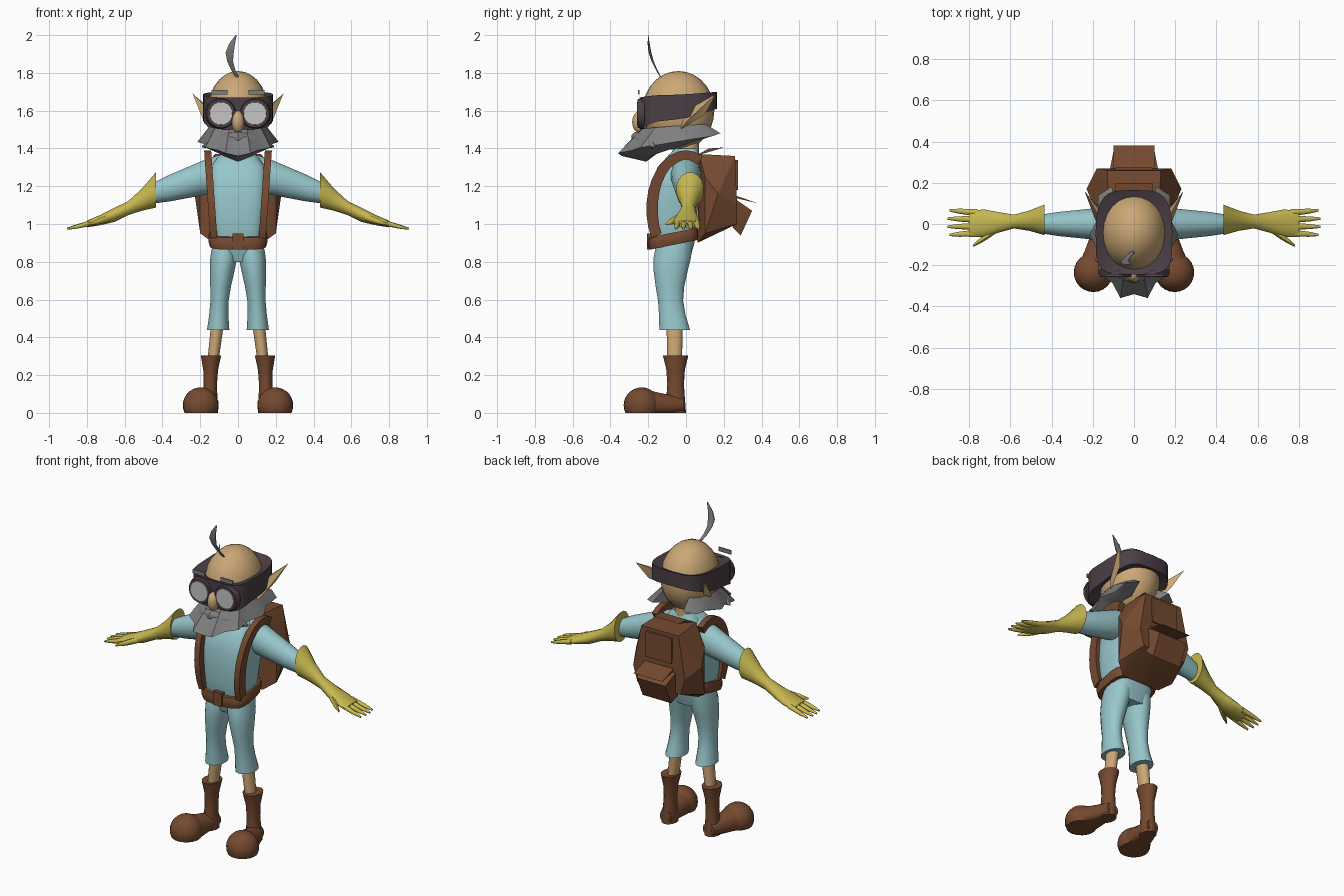
import bpy, bmesh, math
from mathutils import Matrix, Vector

old = bpy.data.objects.get("Cube")
if old:
    bpy.data.objects.remove(old, do_unlink=True)


def material(name, red, green, blue):
    mat = bpy.data.materials.new(name)
    mat.use_nodes = True
    color = (red, green, blue, 1)
    mat.diffuse_color = color
    mat.node_tree.nodes["Principled BSDF"].inputs["Base Color"].default_value = color
    return mat


skin = material("skin", .6, .39, .18)
teal = material("teal cloth", .31, .57, .6)
yellow = material("yellow glove", .57, .48, .08)
brown = material("brown leather", .18, .068, .03)
grey = material("grey hair", .21, .21, .21)
plum = material("dark plum strap", .07, .05, .06)
glass = material("pale lens", .56, .56, .56)


def finish(name, bm, mat, mirror=False, angle=50):
    """Turn a bmesh into a shaded object, optionally mirrored left to right."""
    for vert in bm.verts:
        vert.co.z = max(vert.co.z, 0)
    bmesh.ops.recalc_face_normals(bm, faces=bm.faces[:])
    mesh = bpy.data.meshes.new(name)
    bm.to_mesh(mesh)
    bm.free()
    mesh.materials.append(mat)
    obj = bpy.data.objects.new(name, mesh)
    bpy.context.scene.collection.objects.link(obj)
    bpy.ops.object.select_all(action='DESELECT')
    obj.select_set(True)
    bpy.context.view_layer.objects.active = obj
    bpy.ops.object.shade_smooth_by_angle(angle=math.radians(angle))
    if mirror:
        obj.modifiers.new("mirror", 'MIRROR')


def signed_power(value, power):
    return math.copysign(abs(value) ** power, value)


def limb(name, mat, axis, start, end, widths, ratio=1.0, heights=None, bow=(0, 0, 0),
         mirror=False, sides=16, power=1.0, tilt=0.0):
    """Skin evenly spaced oval sections from start to end, bowed in the middle."""
    bm = bmesh.new()
    start, end, bow = Vector(start), Vector(end), Vector(bow)
    heights = heights or [width * ratio for width in widths]
    rings = []
    for step, (width, height) in enumerate(zip(widths, heights)):
        t = step / (len(widths) - 1)
        center = start.lerp(end, t) + bow * math.sin(math.pi * t)
        ring = []
        for i in range(sides):
            turn = math.tau * (i + .5) / sides
            across = width * signed_power(math.cos(turn), power)
            along = height * signed_power(math.sin(turn), power)
            offset = {'X': (0, across, along),
                      'Y': (across, 0, along),
                      'Z': (across, along, tilt * along)}[axis]
            ring.append(bm.verts.new(center + Vector(offset)))
        rings.append(ring)
    for lower, upper in zip(rings, rings[1:]):
        for i in range(sides):
            bm.faces.new((lower[i - 1], lower[i], upper[i], upper[i - 1]))
    bm.faces.new(rings[0])
    bm.faces.new(rings[-1])
    finish(name, bm, mat, mirror)


def ball(name, mat, center, radii, mirror=False):
    bm = bmesh.new()
    shape = Matrix.Translation(center) @ Matrix.Diagonal((*radii, 1))
    bmesh.ops.create_uvsphere(bm, u_segments=24, v_segments=14, radius=1, matrix=shape)
    finish(name, bm, mat, mirror)


def hull(name, mat, points, both=False, mirror=False):
    """Wrap points, or points and their reflections, in a faceted shell."""
    bm = bmesh.new()
    for x, y, z in points:
        bm.verts.new((x, y, z))
        if both:
            bm.verts.new((-x, y, z))
    bmesh.ops.convex_hull(bm, input=bm.verts[:])
    inside = [vert for vert in bm.verts if not vert.link_faces]
    bmesh.ops.delete(bm, geom=inside, context='VERTS')
    finish(name, bm, mat, mirror, 25)


def box(name, mat, low, high, mirror=False):
    corners = [(x, y, z) for x in (low[0], high[0])
               for y in (low[1], high[1]) for z in (low[2], high[2])]
    hull(name, mat, corners, mirror=mirror)


def wrap(name, mat, columns, core):
    """Join columns into a mirrored band closed toward a hidden core point."""
    bm = bmesh.new()
    hub = bm.verts.new(core)
    columns = [[bm.verts.new(point) for point in column] for column in columns]
    for a, b in zip(columns, columns[1:]):
        for i in range(len(a) - 1):
            bm.faces.new((a[i], b[i], b[i + 1], a[i + 1]))
        bm.faces.new((a[0], b[0], hub))
        bm.faces.new((a[-1], b[-1], hub))
    bm.faces.new(columns[-1] + [hub])
    finish(name, bm, mat, True, 35)


# Head, neck, nose and ears
ball("head", skin, (0, -.04, 1.6), (.16, .19, .21))
limb("neck", skin, 'Z', (0, .01, 1.35), (0, .01, 1.5), [.06, .06])
ball("nose", skin, (0, -.24, 1.54), (.034, .045, .06))
hull("ear", skin, [(.15, -.03, 1.5), (.15, 0, 1.6), (.16, .06, 1.62), (.24, .16, 1.69),
                   (.19, .1, 1.58), (.18, 0, 1.54)], mirror=True)

# Goggle strap: square in front, round behind, narrowing and rising to the back
strap = []
strap_steps = 14
for i in range(strap_steps + 1):
    turn = math.pi * i / strap_steps
    forward = math.cos(turn)
    x = .186 * math.sin(turn) ** .5
    y = -.04 - .205 * signed_power(forward, .4 if forward > 0 else .8)
    back = (1 - forward) / 2
    middle, half = 1.585 + .07 * back, .085 - .04 * back
    strap.append([(x, y, middle - half), (x, y, middle + half)])
wrap("goggle_strap", plum, strap, (0, -.04, 1.61))
limb("goggle_rim", plum, 'Y', (.09, -.22, 1.585), (.09, -.256, 1.585), [.084, .082, .075],
     mirror=True, sides=24)
limb("goggle_lens", glass, 'Y', (.09, -.25, 1.585), (.09, -.26, 1.585), [.061, .06],
     mirror=True, sides=24)

# Beard: jagged fringe sweeping from the chin round to the back of the head
beard = []
beard_steps = 8
for i in range(beard_steps + 1):
    t = i / beard_steps
    side, front = math.sin(2.5 * t), math.cos(2.5 * t)
    jag = .035 * (i % 2)
    beard.append([(.15 * side, -.05 - .19 * front, 1.5 + .03 * t),
                  ((.18 + jag) * side, -.05 - (.29 + jag) * front, 1.36 + .12 * t),
                  (.13 * side, -.05 - .16 * front, 1.33 + .12 * t)])
wrap("beard", grey, beard, (0, -.05, 1.45))
limb("moustache", grey, 'X', (0, -.26, 1.46), (.19, -.17, 1.41), [.03, .04, .035, .005],
     mirror=True, sides=8)
box("eyebrow", grey, (.055, -.255, 1.685), (.14, -.247, 1.71), mirror=True)
limb("forelock", grey, 'Z', (0, -.13, 1.77), (-.01, -.2, 2), [.01, .013, .018, .025, .018, .004],
     ratio=.3, bow=(-.04, -.02, 0), sides=6)

# Shirt
limb("torso", teal, 'Z', (0, -.06, .8), (0, 0, 1.4), [.09, .13, .14, .15, .155, .15, .07],
     ratio=.85, bow=(0, -.03, 0), sides=24, power=.55)
limb("sleeve", teal, 'X', (.07, 0, 1.28), (.46, 0, 1.16), [.08, .08, .07, .06, .045],
     ratio=1.2, mirror=True)

# Gloves with flared cuffs, four fingers and a thumb
limb("glove", yellow, 'X', (.435, .02, 1.18), (.8, 0, 1), [.075, .05, .034, .05, .068, .065],
     heights=[.095, .06, .038, .038, .028, .018], bow=(0, 0, -.025), mirror=True)
for i, finger in enumerate(("little", "ring", "middle", "index")):
    spread = .055 - .033 * i
    limb(finger + "_finger", yellow, 'X', (.76, spread, 1.01),
         (.91 - .01 * abs(i - 1.5), 1.2 * spread, .975), [.018, .016, .013, .006],
         ratio=.9, mirror=True, sides=8)
limb("thumb", yellow, 'X', (.66, -.02, 1.04), (.78, -.105, 1), [.02, .02, .016, .006],
     mirror=True, sides=8)

# Trousers, shins and boots
limb("trouser_leg", teal, 'Z', (.065, -.06, .9), (.105, -.06, .44),
     [.07, .073, .066, .056, .049, .052, .06], ratio=1.38, bow=(.007, -.025, 0), mirror=True)
limb("shin", skin, 'Z', (.11, -.06, .46), (.133, -.06, .27), [.034, .03], ratio=1.3, mirror=True)
limb("boot_shaft", brown, 'Z', (.143, -.055, .305), (.15, -.055, 0),
     [.055, .04, .036, .04, .045], ratio=1.25, mirror=True)
limb("boot_foot", brown, 'Y', (.15, -.01, .04), (.2, -.25, .04), [.04, .055, .065, .08, .09],
     mirror=True)
ball("boot_toe", brown, (.197, -.235, .04), (.095, .095, .095), mirror=True)

# Belt and buckle
limb("belt", brown, 'Z', (0, -.065, .89), (0, -.065, .955), [.15, .156, .156, .15],
     ratio=.87, sides=24, power=.55, tilt=.2)
box("belt_buckle", brown, (-.03, -.207, .865), (.03, -.18, .95))

# Shoulder straps: arches from the belt over the shoulders to the pack
bm = bmesh.new()
arch = []
arch_steps = 12
for i in range(arch_steps + 1):
    turn = math.radians(210 - 145 * i / arch_steps)
    loop = []
    for depth, rise in ((.21, .31), (.15, .26)):
        y, z = depth * math.cos(turn), 1.08 + rise * math.sin(turn)
        lean = .07 * (z - 1)
        pair = [bm.verts.new((x + lean, y, z)) for x in (.115, .152)]
        loop += pair if not loop else reversed(pair)
    arch.append(loop)
for a, b in zip(arch, arch[1:]):
    for i in range(len(a)):
        bm.faces.new((a[i - 1], a[i], b[i], b[i - 1]))
bm.faces.new(arch[0])
bm.faces.new(arch[-1])
finish("shoulder_strap", bm, brown, mirror=True)

# Backpack with pocket, panel and flaps
hull("backpack", brown, [(.12, .07, 1.37), (.13, .26, 1.36), (.2, .1, 1.25), (.23, .17, 1.16),
                         (.18, .27, 1.1), (.2, .1, .95), (.15, .27, 1), (.13, .06, .9)], both=True)
hull("backpack_pocket", brown, [(.12, .25, 1.14), (.1, .35, 1.07), (.1, .29, .94), (.12, .25, .98)],
     both=True)
box("backpack_panel", brown, (-.09, .26, 1.18), (.09, .275, 1.34))
hull("pocket_flap", brown, [(.1, .25, 1.14), (.1, .25, 1.155), (.1, .38, 1.11)], both=True)
hull("top_flap", brown, [(.09, .05, 1.36), (.09, .12, 1.4), (.09, .2, 1.405)], both=True)
